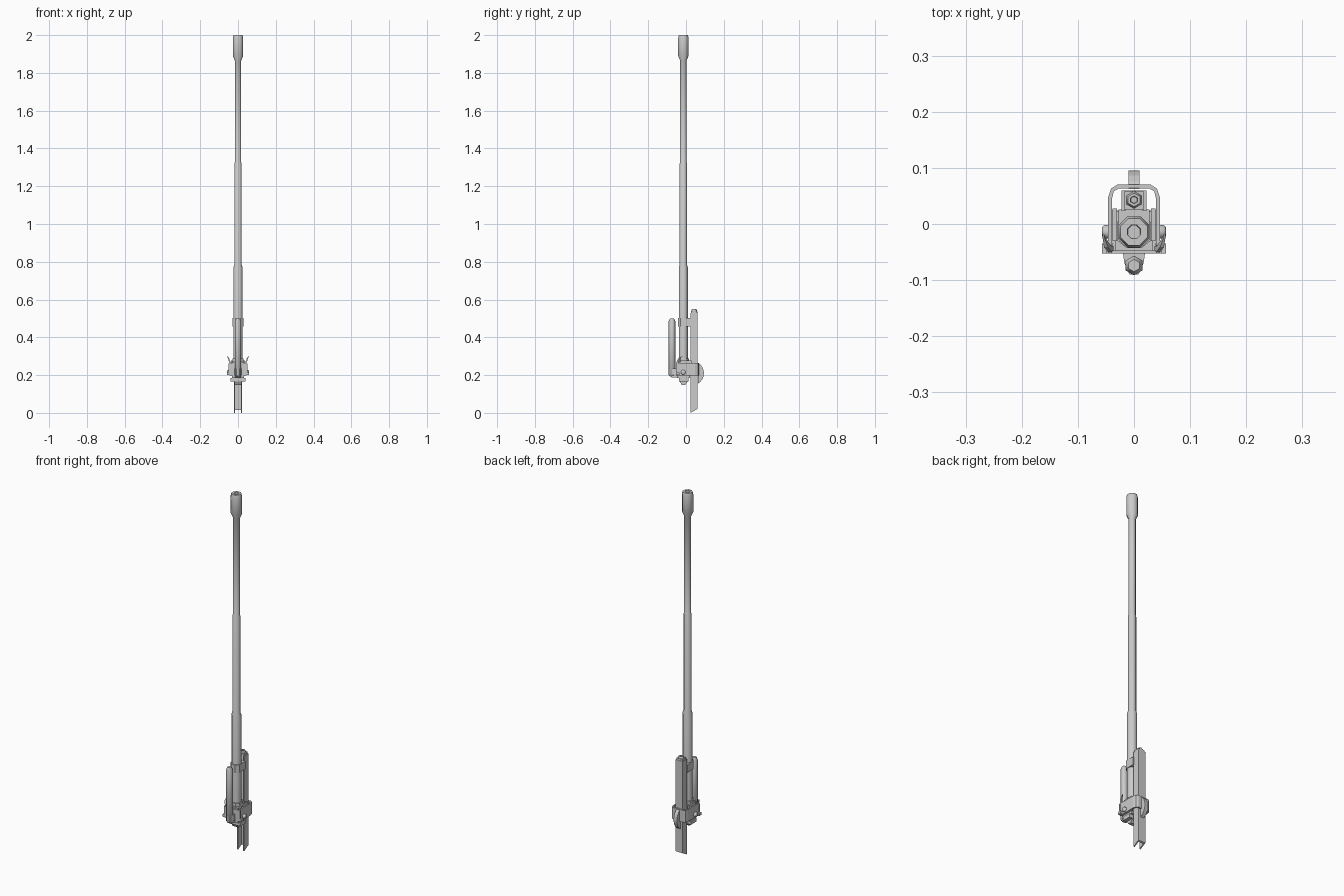
import bpy, bmesh, math
from mathutils import Vector

if "Cube" in bpy.data.objects:
    bpy.data.objects.remove(bpy.data.objects["Cube"])


def finish(name, bm, smooth=None):
    bmesh.ops.recalc_face_normals(bm, faces=bm.faces)
    me = bpy.data.meshes.new(name)
    bm.to_mesh(me)
    bm.free()
    ob = bpy.data.objects.new(name, me)
    bpy.context.collection.objects.link(ob)
    if smooth:
        bpy.ops.object.select_all(action='DESELECT')
        ob.select_set(True)
        bpy.context.view_layer.objects.active = ob
        bpy.ops.object.shade_smooth_by_angle(angle=math.radians(smooth))
    return ob


def lathe(name, profile, centre, sides=8, axis='z', turn=0.5):
    """Stack rings of (radius, height) and cap both ends."""
    bm = bmesh.new()
    rings = []
    for r, h in profile:
        ring = []
        for i in range(sides):
            a = 2 * math.pi * (i + turn) / sides
            c, s = r * math.cos(a), r * math.sin(a)
            p = (c, s, h) if axis == 'z' else (h, c, s)
            ring.append(bm.verts.new(Vector(p) + Vector(centre)))
        rings.append(ring)
    for a, b in zip(rings, rings[1:]):
        for i in range(sides):
            j = (i + 1) % sides
            bm.faces.new((a[i], a[j], b[j], b[i]))
    bm.faces.new(rings[0])
    bm.faces.new(rings[-1])
    return finish(name, bm, 50 if sides == 8 else 61)


def extrude(name, pts, lo, hi, axis='z'):
    """Extrude a 2D outline: xy along z, or yz along x."""
    bm = bmesh.new()

    def ring(h):
        return [bm.verts.new((u, v, h) if axis == 'z' else (h, u, v)) for u, v in pts]
    a, b = ring(lo), ring(hi)
    n = len(pts)
    for i in range(n):
        bm.faces.new((a[i], a[(i + 1) % n], b[(i + 1) % n], b[i]))
    bm.faces.new(a)
    bm.faces.new(b)
    return finish(name, bm)


def box(name, x, y, z):
    return extrude(name, [(x[0], y[0]), (x[1], y[0]), (x[1], y[1]), (x[0], y[1])], *z)


def sym(half):
    """Mirror a half outline across x = 0."""
    return half + [(-x, y) for x, y in reversed(half)]


BY = -0.014  # barrel axis

# barrel with stepped jacket, muzzle brake and bore
lathe("barrel", [(.026, .18), (.026, .77), (.021, .785), (.021, 1.32), (.0185, 1.325),
                 (.0185, 1.865), (.03, 1.89), (.03, 1.985), (.026, 2.0), (.013, 2.0),
                 (.012, 1.9)], (0, BY, 0))

# breech block, flange and breech end
box("breech_block", (-.033, .033), (-.048, .022), (.185, .27))
extrude("breech_shoulder", sym([(.014, -.042), (.029, -.03), (.029, .004), (.016, .016)]), .27, .288)
box("breech_flange", (-.039, .039), (-.036, .012), (.165, .186))
extrude("breech_wedge", [(-.034, .167), (-.022, .148), (-.004, .148), (.01, .167)], -.018, .018, 'x')

# rear recoil channel, open to the front, with slanted lower end
for s in (-1, 1):
    extrude("channel_side", [(.023, 0), (.06, .02), (.06, .53), (.023, .53)],
            s * .022, s * .015, 'x')
extrude("channel_back", [(.053, .016), (.06, .02), (.06, .53), (.053, .53)], -.015, .015, 'x')
lathe("recoil_cylinder", [(.017, .19), (.017, .535), (.012, .55), (.007, .55), (.006, .54)],
      (0, .043, 0), 6)
box("channel_cap", (-.018, .018), (.026, .058), (.525, .54))

# collar joining the barrel to the channel
extrude("barrel_collar", sym([(.012, -.043), (.028, -.028), (.028, .026)]), .458, .502)

# front recuperator cylinder and its saddle
lathe("front_cylinder", [(.011, .193), (.0175, .2), (.0175, .485), (.011, .5)], (0, -.074, 0), 6)
extrude("front_saddle", sym([(.02, -.05), (.017, -.07), (.008, -.09)]), .2, .235)
extrude("front_saddle_foot", sym([(.015, -.045), (.012, -.078)]), .188, .2)

# U-shaped cradle strap round the breech
outer = [(.046, -.052), (.046, .048), (.041, .063), (.03, .07)]
inner = [(-.028, .063), (-.036, .058), (-.039, .046), (-.039, -.052)]
inner = [(-x, y) for x, y in inner]
bm = bmesh.new()
o, i = sym(outer), sym(list(reversed(inner)))
grid = [[[bm.verts.new((x, y, z)) for x, y in loop] for loop in (o, i)] for z in (.198, .265)]
(lo_o, lo_i), (hi_o, hi_i) = grid
loops = (lo_o, hi_o, hi_i, lo_i)
for k in range(4):
    a, b = loops[k], loops[(k + 1) % 4]
    for n in range(len(a) - 1):
        bm.faces.new((a[n], a[n + 1], b[n + 1], b[n]))
for n in (0, -1):
    bm.faces.new([l[n] for l in loops])
finish("cradle_strap", bm)

# front plate, and a floor tying strap to channel
box("front_plate", (-.05, .05), (-.053, -.047), (.2, .262))
box("cradle_floor", (-.041, .041), (-.047, .024), (.198, .206))

for s in (-1, 1):
    # trunnion and flared prong on each side
    lathe("trunnion", [(.013, s * .04), (.013, s * .053), (.009, s * .057)], (0, BY, .215), 8, 'x')
    box("side_lug", (s * .037, s * .057), (-.053, -.035), (.2, .215))
    bm = bmesh.new()
    path = [(.04, -.044, .255), (.044, -.044, .272), (.05, -.036, .288), (.055, -.02, .3)]
    rings = []
    for x, y, z in path:
        w = .005 if z < .29 else .002
        rings.append([bm.verts.new((s * (x + dx * w * .7), y + dy * w, z))
                      for dx, dy in ((-1, -1), (1, -1), (1, 1), (-1, 1))])
    for a, b in zip(rings, rings[1:]):
        for n in range(4):
            bm.faces.new((a[n], a[(n + 1) % 4], b[(n + 1) % 4], b[n]))
    bm.faces.new(rings[0])
    bm.faces.new(rings[-1])
    finish("prong", bm)
    # guide rails beside the breech
    box("guide_rail", (s * .03, s * .038), (-.03, .028), (.2, .278))

# curved elevation rack at the rear
arc = []
for k in range(9):
    a = math.radians(-60 + 15 * k)
    arc.append((.03 + .065 * math.cos(a), .21 + .065 * math.sin(a)))
extrude("elevation_rack", arc, -.01, .01, 'x')
